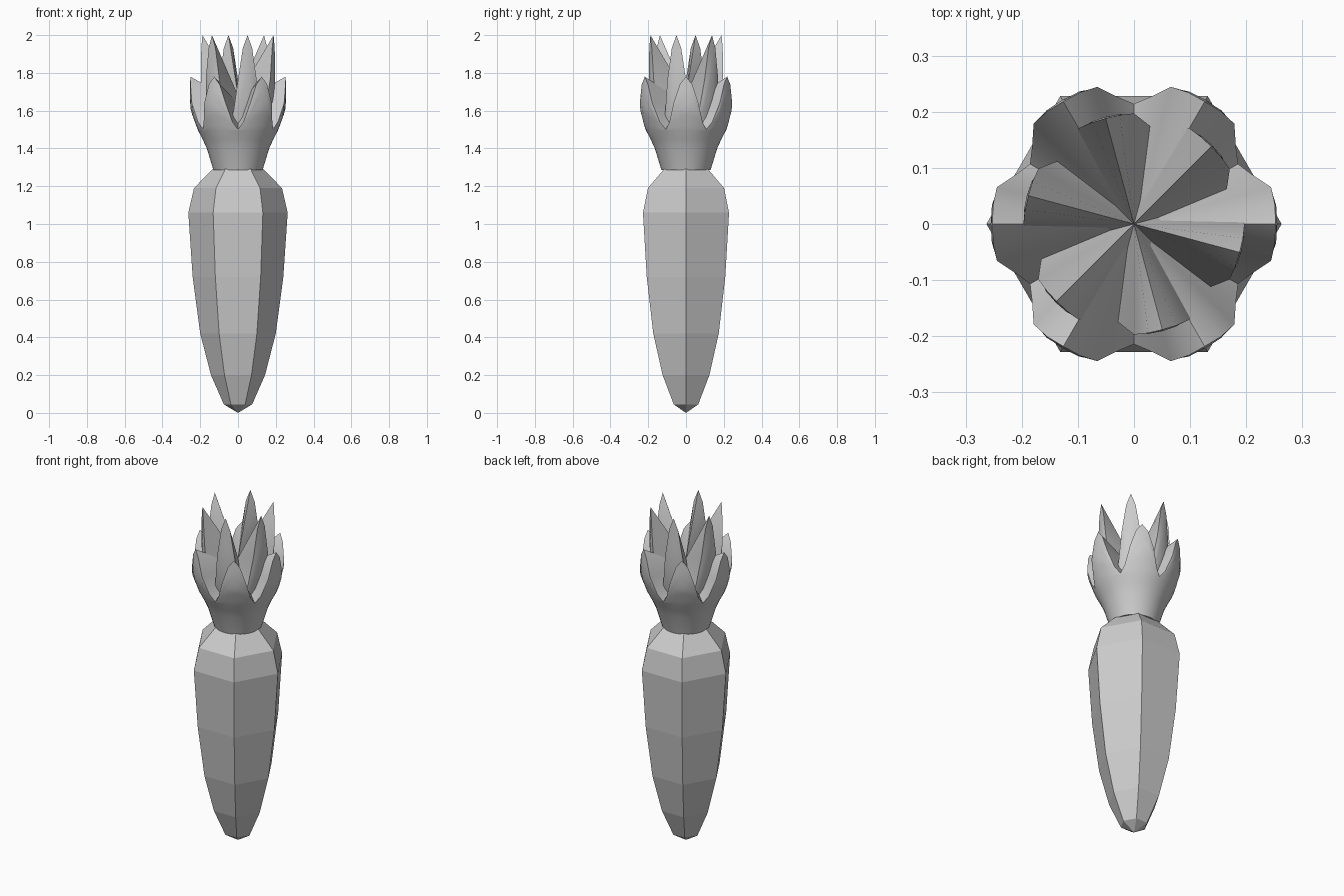
import bpy, bmesh, math

if "Cube" in bpy.data.objects:
    bpy.data.objects.remove(bpy.data.objects["Cube"])


def finish(bm, name, smooth):
    bmesh.ops.recalc_face_normals(bm, faces=bm.faces[:])
    mesh = bpy.data.meshes.new(name)
    bm.to_mesh(mesh)
    bm.free()
    ob = bpy.data.objects.new(name, mesh)
    bpy.context.collection.objects.link(ob)
    if smooth:
        bpy.ops.object.select_all(action='DESELECT')
        ob.select_set(True)
        bpy.context.view_layer.objects.active = ob
        bpy.ops.object.shade_smooth_by_angle(angle=math.radians(30))
    return ob


def skin(bm, rings, bottom_z, top_z):
    """Bridge closed rings and close both ends with fans."""
    n = len(rings[0])
    for a, b in zip(rings, rings[1:]):
        for i in range(n):
            j = (i + 1) % n
            bm.faces.new((a[i], a[j], b[j], b[i]))
    for ring, z in ((rings[0], bottom_z), (rings[-1], top_z)):
        c = bm.verts.new((0, 0, z))
        for i in range(n):
            bm.faces.new((ring[i], ring[(i + 1) % n], c))


def radius_at(profile, z):
    for (r0, z0), (r1, z1) in zip(profile, profile[1:]):
        if z <= z1:
            return r0 + (r1 - r0) * max(0, z - z0) / (z1 - z0)
    return profile[-1][0]


def leaf_cup(name, profile, valley, tip, centre, phase, n=48, rows=10):
    """Cup with six leaf points on its rim, filled by a fan to the centre."""
    base = profile[0][1]
    low = [z for r, z in profile if z < valley - 0.005]
    bm = bmesh.new()
    angles = [phase + 2 * math.pi * i / n for i in range(n)]
    rims = [(valley + tip) / 2 + (tip - valley) / 2 * math.cos(6 * (a - phase))
            for a in angles]
    levels = [[z] * n for z in low]
    levels += [[valley - 0.005 + (h - valley + 0.005) * k / rows for h in rims]
               for k in range(rows + 1)]
    rings = []
    for level in levels:
        ring = []
        for a, z in zip(angles, level):
            r = radius_at(profile, z)
            ring.append(bm.verts.new((r * math.cos(a), r * math.sin(a), z)))
        rings.append(ring)
    skin(bm, rings, base, centre)
    return finish(bm, name, True)


# six-sided tapering root
bm = bmesh.new()
root = [(0.075, 0.045), (0.143, 0.2), (0.2, 0.42), (0.24, 0.72),
        (0.263, 1.06), (0.233, 1.19), (0.135, 1.29)]
rings = [[bm.verts.new((r * math.cos(k * math.pi / 3),
                        r * math.sin(k * math.pi / 3), z)) for k in range(6)]
         for r, z in root]
skin(bm, rings, 0.0, 1.29)
finish(bm, "root", False)

# short outer leaves
leaf_cup("outer_leaves",
         [(0.13, 1.285), (0.165, 1.4), (0.188, 1.45), (0.214, 1.5),
          (0.25, 1.6), (0.256, 1.68), (0.252, 1.78)],
         1.5, 1.78, 1.64, 0.0)

# tall inner leaves, turned a little
leaf_cup("inner_leaves",
         [(0.1, 1.285), (0.125, 1.4), (0.165, 1.52), (0.19, 1.65),
          (0.198, 1.78), (0.195, 2.0)],
         1.53, 2.0, 1.68, math.radians(-15))
